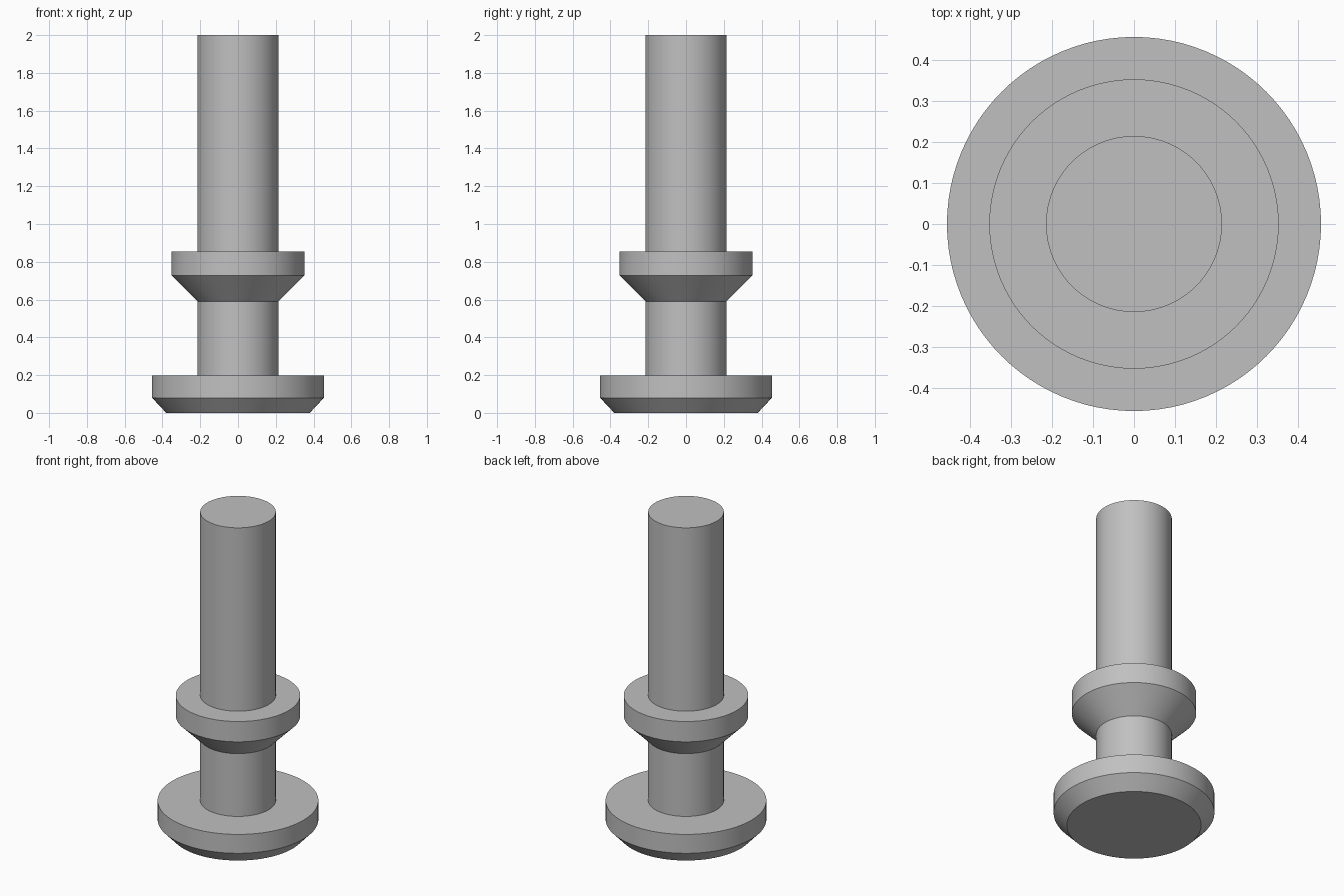
import bpy
import bmesh
from math import radians, tau

cube = bpy.data.objects.get("Cube")
if cube:
    bpy.data.objects.remove(cube, do_unlink=True)

SEGMENTS = 96
SHAFT_R = 0.214
COLLAR_R = 0.352
FOOT_R = 0.455

# One plain grey for the whole turned part
grey = bpy.data.materials.new("plain grey")
grey.use_nodes = True
colour = (0.53, 0.53, 0.53, 1)
grey.diffuse_color = colour
grey.node_tree.nodes["Principled BSDF"].inputs["Base Color"].default_value = colour


def lathe(name, profile):
    """Turn a (radius, height) profile about z into one closed solid."""
    bm = bmesh.new()
    verts = [bm.verts.new((r, 0, z)) for r, z in profile]
    edges = [bm.edges.new(pair) for pair in zip(verts, verts[1:])]
    bmesh.ops.spin(bm, geom=verts + edges, cent=(0, 0, 0), axis=(0, 0, 1),
                   angle=tau, steps=SEGMENTS, use_merge=True)
    bmesh.ops.remove_doubles(bm, verts=bm.verts, dist=0.0001)
    # Cap the open bottom and top rims
    bmesh.ops.holes_fill(bm, edges=[e for e in bm.edges if e.is_boundary], sides=0)
    bmesh.ops.recalc_face_normals(bm, faces=bm.faces)
    mesh = bpy.data.meshes.new(name)
    bm.to_mesh(mesh)
    bm.free()
    mesh.materials.append(grey)
    obj = bpy.data.objects.new(name, mesh)
    bpy.context.collection.objects.link(obj)
    return obj


# Chamfered foot, neck, flared collar and long shaft in one profile
foot = [(0.38, 0), (FOOT_R, 0.08), (FOOT_R, 0.198)]
neck = [(SHAFT_R, 0.198), (SHAFT_R, 0.59)]
collar = [(COLLAR_R, 0.728), (COLLAR_R, 0.855)]
shaft = [(SHAFT_R, 0.855), (SHAFT_R, 2)]
post = lathe("collared_post", foot + neck + collar + shaft)

# Smooth round sides, crisp rims
bpy.ops.object.select_all(action='DESELECT')
post.select_set(True)
bpy.context.view_layer.objects.active = post
bpy.ops.object.shade_smooth_by_angle(angle=radians(30))
